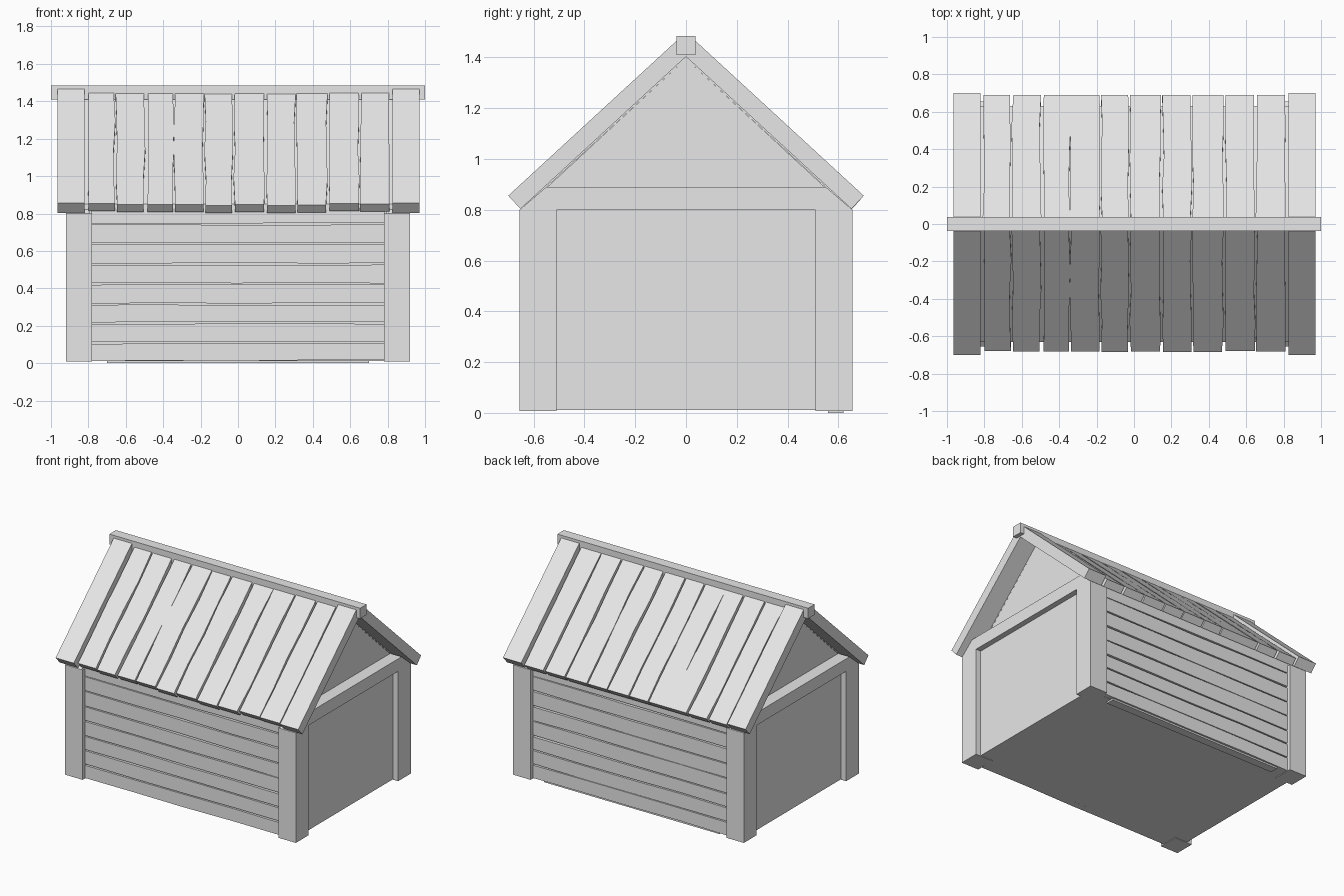
import bpy, bmesh, math, random
from mathutils import Matrix, Vector

random.seed(4)
old = bpy.data.objects.get("Cube")
if old:
    bpy.data.objects.remove(old, do_unlink=True)

GREY = (0.8, 0.8, 0.8, 1)
mat = bpy.data.materials.new("plain grey")
mat.use_nodes = True
mat.diffuse_color = GREY
mat.node_tree.nodes["Principled BSDF"].inputs["Base Color"].default_value = GREY


def finish(name, bm):
    bmesh.ops.recalc_face_normals(bm, faces=bm.faces)
    mesh = bpy.data.meshes.new(name)
    bm.to_mesh(mesh)
    bm.free()
    mesh.materials.append(mat)
    ob = bpy.data.objects.new(name, mesh)
    bpy.context.collection.objects.link(ob)
    return ob


def prism(name, profile, x0, x1):
    """Extrude a (y, z) profile along x."""
    bm = bmesh.new()
    face = bm.faces.new([bm.verts.new((x0, y, z)) for y, z in profile])
    ext = bmesh.ops.extrude_face_region(bm, geom=[face])["geom"]
    moved = [v for v in ext if isinstance(v, bmesh.types.BMVert)]
    bmesh.ops.translate(bm, verts=moved, vec=(x1 - x0, 0, 0))
    return finish(name, bm)


def box(name, x0, x1, y0, y1, z0, z1):
    return prism(name, [(y0, z0), (y1, z0), (y1, z1), (y0, z1)], x0, x1)


def plank(name, origin, along, across, normal, size, cuts=1, wobble=0.0):
    """Board from its outer top edge: length, width, depth; sides may wander."""
    length, width, depth = size
    along, across, normal = Vector(along), Vector(across), Vector(normal)
    bm = bmesh.new()
    rings = []
    for i in range(cuts + 1):
        lo = random.uniform(-wobble, wobble)
        hi = width + random.uniform(-wobble, wobble)
        base = Vector(origin) + along * (length * i / cuts)
        rings.append([bm.verts.new(base + across * w - normal * d)
                      for w, d in ((lo, 0), (hi, 0), (hi, depth), (lo, depth))])
    for a, b in zip(rings, rings[1:]):
        for k in range(4):
            n = (k + 1) % 4
            bm.faces.new((a[k], a[n], b[n], b[k]))
    bm.faces.new(rings[0])
    bm.faces.new(rings[-1])
    return finish(name, bm)


# Inner body: floor, wall backing and recessed gables
prism("inner_body", [(-0.6, 0.012), (0.6, 0.012), (0.6, 0.84), (0, 1.395), (-0.6, 0.84)],
      -0.83, 0.83)

# Corner posts, end walls and tie beams
for sx, side in ((-1, "right"), (1, "left")):
    for sy, face in ((-1, "front"), (1, "back")):
        box(f"{face}_{side}_post", sx * 0.78, sx * 0.92, sy * 0.51, sy * 0.655, 0.008, 0.80)
    box(f"{side}_end_wall", sx * 0.80, sx * 0.88, -0.52, 0.52, 0.012, 0.81)
    prism(f"{side}_tie_beam", [(-0.655, 0.80), (0.655, 0.80), (0.55, 0.89), (-0.55, 0.89)],
          sx * 0.79, sx * 0.92)

# Horizontal wall planks
seams = [0.01, 0.11, 0.215, 0.315, 0.425, 0.53, 0.64, 0.745, 0.83]
for sy, face in ((-1, "front"), (1, "back")):
    for i, (low, high) in enumerate(zip(seams, seams[1:])):
        plank(f"{face}_wall_plank_{i + 1}", (-0.785, sy * 0.63, low + 0.004),
              (1, 0, 0), (0, 0, 1), (0, sy, 0),
              (1.57, high - low - 0.008, 0.05), cuts=4, wobble=0.003)
box("low_back_batten", -0.7, 0.7, 0.56, 0.62, 0.0, 0.012)

# Roof slopes: sheet, uneven planks and thicker end planks
pitch = math.atan(0.92)
c, s = math.cos(pitch), math.sin(pitch)
edges = [(-0.805, -0.66), (-0.65, -0.50), (-0.485, -0.345), (-0.34, -0.185), (-0.175, -0.03),
         (-0.02, 0.14), (0.155, 0.305), (0.315, 0.475), (0.49, 0.645), (0.655, 0.805)]
drops = [0, 0.015, 0.01, 0.01, 0.03, 0.015, 0.03, 0.02, 0, 0.005]
for sy, face in ((-1, "front"), (1, "back")):
    down, out = (0, sy * c, -s), (0, sy * s, c)
    prism(f"{face}_roof_sheet", [(0, 1.43), (sy * 0.63, 0.85), (sy * 0.63, 0.815), (0, 1.395)],
          -0.83, 0.83)
    for i, ((x0, x1), drop) in enumerate(zip(edges, drops)):
        extra = drop * 0.6 if sy < 0 else 0.012
        reach = (0.645 if sy < 0 else 0.65) / c
        plank(f"{face}_roof_plank_{i + 1}", (x0, sy * 0.035, 1.446 - extra * 0.3),
              down, (1, 0, 0), out, (reach + extra * 0.4, x1 - x0, 0.054),
              cuts=4, wobble=0.005)
    for x0, side in ((-0.965, "right"), (0.825, "left")):
        plank(f"{face}_{side}_roof_end_plank", (x0, sy * 0.03, 1.472),
              down, (1, 0, 0), out, (0.67 / c, 0.145, 0.071))

# Ridge beam
box("ridge_beam", -1, 1, -0.037, 0.037, 1.41, 1.485)
